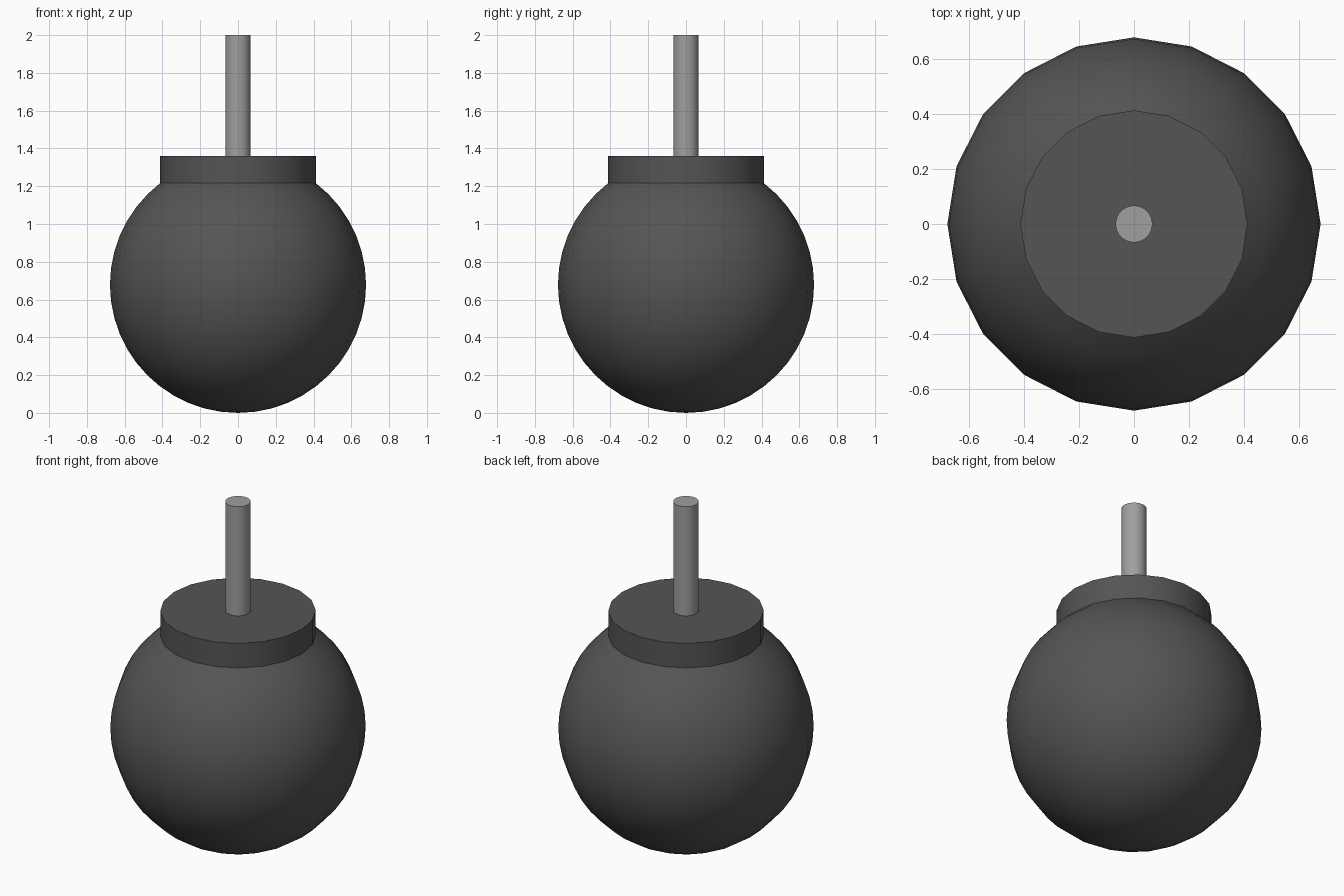
import bpy, bmesh, math

if "Cube" in bpy.data.objects:
    bpy.data.objects.remove(bpy.data.objects["Cube"])

R = 0.678
STEP = math.radians(7.5)


def lathe(name, profile, sides, colour):
    """Revolve (radius, z) points about z; radius 0 makes a pole."""
    bm = bmesh.new()
    rings = []
    for r, z in profile:
        n = sides if r > 0 else 1
        rings.append([bm.verts.new((r * math.cos(2 * math.pi * i / sides),
                                    r * math.sin(2 * math.pi * i / sides), z))
                      for i in range(n)])
    for a, b in zip(rings, rings[1:]):
        for i in range(sides):
            j = (i + 1) % sides
            quad = [a[i % len(a)], a[j % len(a)], b[j % len(b)], b[i % len(b)]]
            bm.faces.new(list(dict.fromkeys(quad)))
    bm.faces.new(rings[-1])  # flat top
    bmesh.ops.recalc_face_normals(bm, faces=bm.faces)
    mesh = bpy.data.meshes.new(name)
    bm.to_mesh(mesh)
    bm.free()
    mat = bpy.data.materials.new(name + "_material")
    mat.diffuse_color = (*colour, 1)
    mat.use_nodes = True
    mat.node_tree.nodes["Principled BSDF"].inputs["Base Color"].default_value = mat.diffuse_color
    mesh.materials.append(mat)
    obj = bpy.data.objects.new(name, mesh)
    bpy.context.collection.objects.link(obj)
    bpy.ops.object.select_all(action='DESELECT')
    obj.select_set(True)
    bpy.context.view_layer.objects.active = obj
    bpy.ops.object.shade_smooth_by_angle(angle=math.radians(30))
    return obj


# Ball, open at the top ring, rising into a straight flat-topped collar
ball = [(R * math.sin(k * STEP) if k else 0, R - R * math.cos(k * STEP))
        for k in range(20)]
collar_r = ball[-1][0]
lathe("ball_with_collar", ball + [(collar_r, 1.36)], 20, (0.09, 0.09, 0.09))

# Fuse rod standing on the collar
lathe("fuse", [(0.067, 1.36), (0.067, 2.0)], 32, (0.35, 0.35, 0.35))
